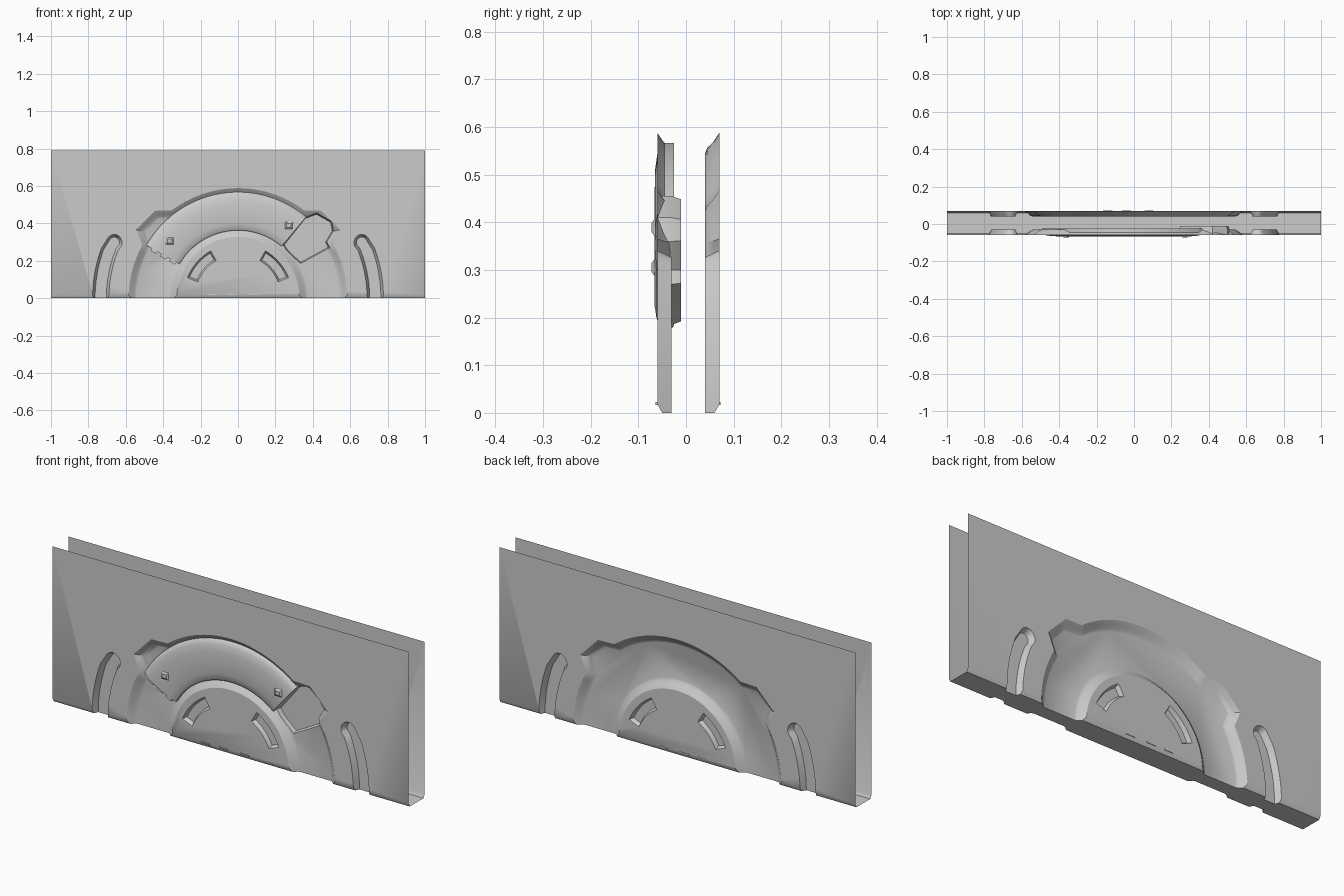
import bpy, bmesh, math
from math import radians
from mathutils import Vector

if "Cube" in bpy.data.objects:
    bpy.data.objects.remove(bpy.data.objects["Cube"])

FRONT, BACK, DEPTH = -0.06, 0.07, 0.03

grey = bpy.data.materials.new("plain grey")
grey.use_nodes = True
grey.diffuse_color = (0.6, 0.6, 0.6, 1)
grey.node_tree.nodes["Principled BSDF"].inputs["Base Color"].default_value = (0.6, 0.6, 0.6, 1)


def make(name, bm):
    bmesh.ops.recalc_face_normals(bm, faces=bm.faces[:])
    me = bpy.data.meshes.new(name)
    bm.to_mesh(me)
    bm.free()
    me.materials.append(grey)
    ob = bpy.data.objects.new(name, me)
    bpy.context.scene.collection.objects.link(ob)
    return ob


def smooth(ob):
    bpy.ops.object.select_all(action="DESELECT")
    ob.select_set(True)
    bpy.context.view_layer.objects.active = ob
    bpy.ops.object.shade_smooth_by_angle(angle=radians(30))


def arc(r, a0, a1, n):
    angles = [radians(a0 + (a1 - a0) * i / n) for i in range(n + 1)]
    return [(r * math.cos(a), r * math.sin(a)) for a in angles]


def mirror(pts):
    return [(-x, z) for x, z in reversed(pts)]


def inset(pts, d):
    """Move every edge of a counter-clockwise outline inwards by d."""
    out = []
    for i, p in enumerate(pts):
        p, a, b = Vector(p), Vector(pts[i - 1]), Vector(pts[(i + 1) % len(pts)])
        u, v = (p - a).normalized(), (b - p).normalized()
        n1, n2 = Vector((-u.y, u.x)), Vector((-v.y, v.x))
        out.append(p + (n1 + n2) * d / max(1 + n1.dot(n2), 0.3))
    return out


def loft(name, pts, levels):
    """Solid through copies of an outline in x and z, at (y, inset) levels."""
    bm = bmesh.new()
    rings = [[bm.verts.new((x, y, z)) for x, z in inset(pts, d)] for y, d in levels]
    for r0, r1 in zip(rings, rings[1:]):
        for i in range(len(pts)):
            bm.faces.new((r0[i - 1], r0[i], r1[i], r1[i - 1]))
    bm.faces.new(rings[0])
    bm.faces.new(rings[-1])
    return make(name, bm)


def box(name, x, z, size, y0, y1, turn=0):
    w, h = size[0] / 2, size[1] / 2
    c, s = math.cos(radians(turn)), math.sin(radians(turn))
    corners = [(-w, -h), (w, -h), (w, h), (-w, h)]
    return loft(name, [(x + a * c - b * s, z + a * s + b * c) for a, b in corners],
                [(y0, 0), (y1, 0)])


def cut(target, cutter):
    mod = target.modifiers.new("cut", "BOOLEAN")
    mod.operation, mod.solver, mod.object = "DIFFERENCE", "EXACT", cutter
    bpy.ops.object.select_all(action="DESELECT")
    bpy.context.view_layer.objects.active = target
    target.select_set(True)
    bpy.ops.object.modifier_apply(modifier=mod.name)
    bpy.data.objects.remove(cutter)


# Folded channel, chamfered along the lower edges
bm = bmesh.new()
profile = [(FRONT, 0.79), (FRONT, 0.018), (-0.05, 0), (0.06, 0), (BACK, 0.018), (BACK, 0.79)]
end = bm.faces.new([bm.verts.new((-1, y, z)) for y, z in profile])
ext = bmesh.ops.extrude_face_region(bm, geom=[end], use_keep_orig=True)
bmesh.ops.translate(bm, vec=(2, 0, 0),
                    verts=[g for g in ext["geom"] if isinstance(g, bmesh.types.BMVert)])
channel = make("channel_shell", bm)

# Outlines of the pressed recesses
half = [(0.585, -0.1)] + arc(0.585, 0, 29, 8) + [(0.545, 0.365), (0.445, 0.467)]
outer = half + arc(0.588, 53, 127, 30) + mirror(half)
inner = [(-0.328, -0.1)] + arc(0.328, 180, 0, 40) + [(0.328, -0.1)]
band = outer + inner
tip = [(0.662 + 0.042 * math.cos(radians(a)), 0.296 + 0.045 * math.sin(radians(a)))
       for a in range(25, 206, 15)]
side_slot = ([(0.69, -0.1), (0.78, -0.1)] + arc(0.778, 0, 20, 8) + tip
             + arc(0.69, 22, 0, 8))
disc_slot = arc(0.292, 22, 60, 10) + arc(0.232, 60, 22, 10)

# Press the same recesses into both walls
for wall, s in ((FRONT, 1), (BACK, -1)):
    soft = [(wall - 0.05 * s, 0), (wall, 0), (wall + 0.012 * s, 0.018),
            (wall + 0.026 * s, 0.033), (wall + DEPTH * s, 0.043)]
    steep = [(wall - 0.05 * s, 0), (wall, 0), (wall + DEPTH * s, 0.014)]
    shallow = [(wall - 0.05 * s, 0), (wall, 0), (wall + 0.02 * s, 0.009)]
    cut(channel, loft("band_cutter", band, soft))
    for shape, levels in ((side_slot, steep), (disc_slot, shallow)):
        cut(channel, loft("slot_cutter", shape, levels))
        cut(channel, loft("slot_cutter", mirror(shape), levels))

# Deeper pocket for the lug at the end of the pad
pocket = [(0.335, 0.185), (0.49, 0.27), (0.475, 0.3), (0.51, 0.36), (0.5, 0.41),
          (0.42, 0.455), (0.355, 0.43), (0.24, 0.285), (0.26, 0.255), (0.295, 0.22)]
cut(channel, loft("pocket_cutter", pocket, [(-0.1, 0), (-0.03, 0), (-0.01, 0.006)]))

# Open the top and both ends so only the thin sheet remains
bm = bmesh.new()
bm.from_mesh(channel.data)
caps = [f for f in bm.faces if all(abs(v.co.x) > 0.999 for v in f.verts)
        and abs(f.normal.x) > 0.9 or all(v.co.z > 0.789 for v in f.verts)]
bmesh.ops.delete(bm, geom=caps, context="FACES")
bm.to_mesh(channel.data)
bm.free()
smooth(channel)

# Curved pad with a softly crowned face
section = [(0.362, -0.025), (0.362, -0.05), (0.372, -0.057), (0.4, -0.062), (0.45, -0.066),
           (0.51, -0.065), (0.545, -0.06), (0.562, -0.052), (0.567, -0.045), (0.567, -0.025)]
bm = bmesh.new()
rows = []
STEPS = 40
for i in range(STEPS + 1):
    a = radians(50 + 100 * i / STEPS)
    rows.append([bm.verts.new((r * math.cos(a), y, r * math.sin(a))) for r, y in section])
for r0, r1 in zip(rows, rows[1:]):
    for j in range(len(section)):
        bm.faces.new((r0[j - 1], r0[j], r1[j], r1[j - 1]))
bm.faces.new(rows[0])
bm.faces.new(rows[-1])
smooth(make("curved_pad", bm))

# Small teeth along the free end of the pad
for i, r in enumerate((0.4, 0.455, 0.515)):
    x, z = arc(r, 150.5, 150.5, 1)[0]
    box(f"pad_tooth_{i + 1}", x, z, (0.035, 0.02), -0.058, -0.027, 150)

# Low bosses on the pad face
for name, angle in (("right", 140), ("left", 55)):
    x, z = arc(0.475, angle, angle, 1)[0]
    w, h = 0.022, 0.02
    corners = [(x - w, z - h), (x + w, z - h), (x + w, z + h), (x - w, z + h)]
    loft(f"pad_boss_{name}", corners, [(-0.06, 0), (-0.066, 0.002), (-0.072, 0.01)])

# Thin tabs near the lower edge of each disc
for side, y0, y1 in (("front", -0.064, -0.058), ("back", 0.068, 0.072)):
    for i, x in enumerate((-0.14, -0.04, 0.08)):
        box(f"{side}_tab_{i + 1}", x, 0.02, (0.05, 0.006), y0, y1)
